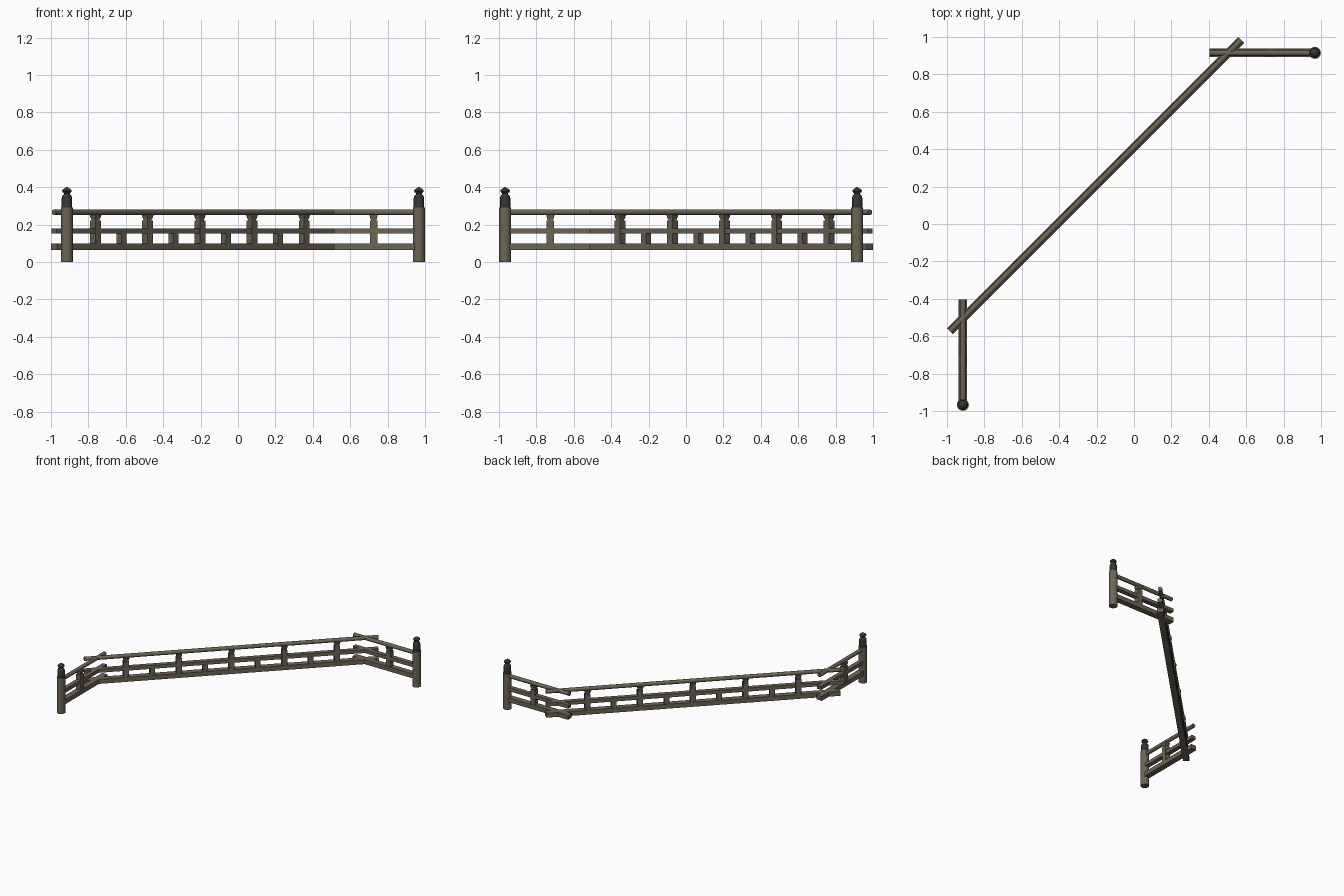
import bpy, math
from mathutils import Vector

cube = bpy.data.objects.get("Cube")
if cube:
    bpy.data.objects.remove(cube, do_unlink=True)


def material(name, rgb):
    m = bpy.data.materials.new(name)
    m.use_nodes = True
    m.diffuse_color = (*rgb, 1)
    bsdf = m.node_tree.nodes["Principled BSDF"]
    bsdf.inputs["Base Color"].default_value = (*rgb, 1)
    bsdf.inputs["Roughness"].default_value = 0.8
    return m


WOOD = material("weathered wood", (0.15, 0.13, 0.09))
METAL = material("dark metal", (0.035, 0.037, 0.033))


def finish(name, mat, smooth=False):
    ob = bpy.context.object
    ob.name = name
    ob.data.materials.append(mat)
    if smooth:
        bpy.ops.object.shade_smooth_by_angle(angle=math.radians(40))
    return ob


def box(name, at, size, angle, mat=WOOD):
    bpy.ops.mesh.primitive_cube_add(size=1, location=at, rotation=(0, 0, angle))
    bpy.context.object.scale = size
    bpy.ops.object.transform_apply(location=False, rotation=False, scale=True)
    return finish(name, mat)


def lathe(name, at, profile, mat, sides=16):
    """Solid of revolution from (radius, height) pairs."""
    verts = [(r * math.cos(math.tau * i / sides), r * math.sin(math.tau * i / sides), z)
             for r, z in profile for i in range(sides)]
    faces = [(k * sides + i, k * sides + (i + 1) % sides,
              (k + 1) * sides + (i + 1) % sides, (k + 1) * sides + i)
             for k in range(len(profile) - 1) for i in range(sides)]
    faces += [tuple(reversed(range(sides))),
              tuple(range(len(verts) - sides, len(verts)))]
    mesh = bpy.data.meshes.new(name)
    mesh.from_pydata(verts, [], faces)
    ob = bpy.data.objects.new(name, mesh)
    ob.location = (at[0], at[1], 0)
    bpy.context.collection.objects.link(ob)
    bpy.ops.object.select_all(action='DESELECT')
    bpy.context.view_layer.objects.active = ob
    ob.select_set(True)
    return finish(name, mat, True)


def rails(name, a, b):
    """Two square rails and a round handrail between plan points a and b."""
    a, b = Vector(a), Vector(b)
    d, mid = b - a, (a + b) / 2
    angle = math.atan2(d.y, d.x)
    box(name + "_bottom_rail", (*mid, 0.082), (d.length, 0.046, 0.036), angle)
    box(name + "_middle_rail", (*mid, 0.166), (d.length, 0.036, 0.028), angle)
    bpy.ops.mesh.primitive_cylinder_add(vertices=12, radius=0.0155, depth=d.length,
                                        location=(*mid, 0.266),
                                        rotation=(0, math.pi / 2, angle))
    finish(name + "_handrail", WOOD, True)


def strut(name, p, angle):
    """Tall strut with a narrow neck and a bearing block below the handrail."""
    box(name, (*p, 0.16), (0.041, 0.041, 0.124), angle)
    box(name + "_neck", (*p, 0.226), (0.03, 0.03, 0.012), angle)
    block = box(name + "_block", (*p, 0.242), (0.046, 0.046, 0.024), angle)
    for v in block.data.vertices:      # taper the underside of the block
        if v.co.z < 0:
            v.co.x *= 0.75
            v.co.y *= 0.75


# Long diagonal span and the two end wings
rails("span", (-0.984, -0.574), (0.574, 0.984))
rails("right_wing", (-0.915, -0.965), (-0.915, -0.405))
rails("left_wing", (0.965, 0.915), (0.405, 0.915))

# Struts along the span, with short ones between them
for i in range(5):
    x = -0.762 + i * 0.279
    strut("span_strut_%d" % (i + 1), (x, x + 0.41), math.pi / 4)
    if i < 4:
        x += 0.139
        box("short_strut_%d" % (i + 1), (x, x + 0.41, 0.126),
            (0.038, 0.038, 0.056), math.pi / 4)
strut("right_wing_strut", (-0.915, -0.725), 0)
strut("left_wing_strut", (0.725, 0.915), 0)

# End posts with dark finials
FINIAL = [(0.0275, 0.285), (0.0275, 0.342), (0.024, 0.354), (0.017, 0.361),
          (0.015, 0.367), (0.023, 0.373), (0.026, 0.38), (0.022, 0.388),
          (0.011, 0.395), (0.001, 0.402)]
for side, at in (("right", (-0.915, -0.967)), ("left", (0.967, 0.915))):
    lathe(side + "_post", at, [(0.032, 0), (0.032, 0.29)], WOOD)
    lathe(side + "_finial", at, FINIAL, METAL)
